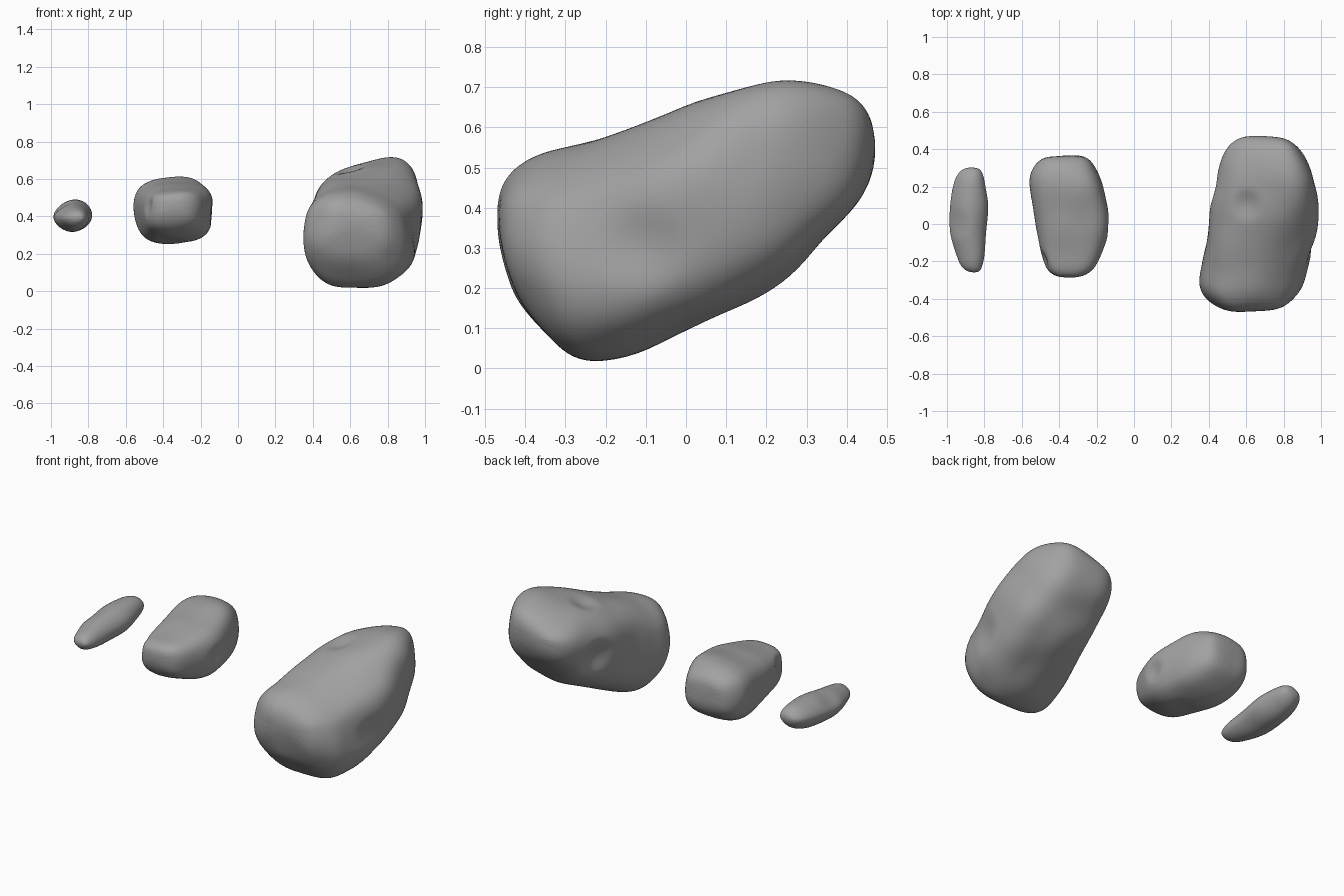
import bpy, bmesh
from math import cos, sin, pi
from mathutils import Vector, noise

cube = bpy.data.objects.get("Cube")
if cube:
    bpy.data.objects.remove(cube)

# One plain grey stone colour
stone = bpy.data.materials.new("stone grey")
stone.use_nodes = True
stone.diffuse_color = (0.36, 0.36, 0.36, 1)
bsdf = stone.node_tree.nodes["Principled BSDF"]
bsdf.inputs["Base Color"].default_value = stone.diffuse_color
bsdf.inputs["Roughness"].default_value = 0.8

SIDES = 16
SWELL = 1.02  # makes up for the rounding of the cage


def rounded(value, power):
    return (1 if value >= 0 else -1) * abs(value) ** power


def shoulder(tip, body):
    """Slice between a tip and the body that gives the end a rounded form."""
    return (tip[0] + (body[0] - tip[0]) * 0.3,
            *(t + (b - t) * 0.6 for t, b in zip(tip[1:], body[1:])))


def section(bm, y, left, right, bottom, top, tilt, power):
    """Rounded-box slice; a positive tilt slopes its top down towards -x."""
    ring = []
    for i in range(SIDES):
        angle = 2 * pi * i / SIDES
        u, v = rounded(cos(angle), power), rounded(sin(angle), power)
        if v > 0:
            v *= (1 - tilt * (1 - u) / 2) / (1 - 0.36 * max(tilt, 0))
        x = (left + right + u * SWELL * (right - left)) / 2
        z = (bottom + top + v * SWELL * (top - bottom)) / 2
        ring.append(bm.verts.new((x, y, z)))
    return ring


def make_rock(name, slices, tilt, twist, power, bump, hollows):
    # Loft the slices into a closed cage
    slices.insert(1, shoulder(slices[0], slices[1]))
    slices.insert(-1, shoulder(slices[-1], slices[-2]))
    bm = bmesh.new()
    rings = [section(bm, *s, tilt + twist * s[0], power) for s in slices]
    for a, b in zip(rings, rings[1:]):
        for i in range(SIDES):
            j = (i + 1) % SIDES
            bm.faces.new((a[i], a[j], b[j], b[i]))
    for ring in (rings[0], rings[-1]):
        bm.faces.new(ring)
    bmesh.ops.recalc_face_normals(bm, faces=bm.faces)
    mesh = bpy.data.meshes.new(name)
    bm.to_mesh(mesh)
    bm.free()
    rock = bpy.data.objects.new(name, mesh)
    bpy.context.collection.objects.link(rock)
    mesh.materials.append(stone)

    # Round the cage off
    bpy.ops.object.select_all(action="DESELECT")
    rock.select_set(True)
    bpy.context.view_layer.objects.active = rock
    rounding = rock.modifiers.new("rounding", "SUBSURF")
    rounding.levels = rounding.render_levels = 3
    bpy.ops.object.modifier_apply(modifier=rounding.name)

    # Press in the hollows and add soft lumps
    mesh = rock.data
    normals = [vertex.normal.copy() for vertex in mesh.vertices]
    for vertex, normal in zip(mesh.vertices, normals):
        point = vertex.co.copy()
        push = bump * noise.noise(point * 5)
        for centre, radius, depth in hollows:
            reach = (point - Vector(centre)).length / radius
            if reach < 1:
                push -= depth * (1 - reach * reach) ** 2
        vertex.co = point + normal * push
    mesh.update()
    bpy.ops.object.shade_smooth()


# Each slice: y, left, right, bottom, top
make_rock(
    "large_rock",
    [(-0.47, 0.53, 0.7, 0.32, 0.41),
     (-0.35, 0.35, 0.9, 0.08, 0.5),
     (-0.25, 0.35, 0.92, -0.02, 0.52),
     (0, 0.4, 1, 0.1, 0.66),
     (0.2, 0.44, 0.97, 0.18, 0.73),
     (0.35, 0.47, 0.93, 0.33, 0.71),
     (0.47, 0.6, 0.77, 0.52, 0.6)],
    tilt=0.1, twist=1.2, power=0.74, bump=0.016,
    hollows=[((0.44, 0.2, 0.4), 0.13, 0.04),
             ((0.93, -0.1, 0.3), 0.13, 0.02),
             ((0.6, 0.1, 0.66), 0.1, 0.02)])

make_rock(
    "medium_rock",
    [(-0.28, -0.4, -0.3, 0.42, 0.5),
     (-0.18, -0.5, -0.18, 0.3, 0.55),
     (0, -0.52, -0.12, 0.25, 0.58),
     (0.2, -0.56, -0.16, 0.26, 0.62),
     (0.28, -0.55, -0.2, 0.3, 0.6),
     (0.37, -0.45, -0.28, 0.41, 0.52)],
    tilt=0.1, twist=0, power=0.68, bump=0.012,
    hollows=[((-0.5, -0.2, 0.46), 0.08, 0.02),
             ((-0.14, 0, 0.42), 0.08, 0.02),
             ((-0.35, 0, 0.26), 0.12, 0.01)])

make_rock(
    "small_rock",
    [(-0.26, -0.88, -0.83, 0.38, 0.41),
     (-0.18, -0.95, -0.8, 0.33, 0.45),
     (0, -1, -0.78, 0.31, 0.48),
     (0.2, -0.97, -0.79, 0.34, 0.5),
     (0.3, -0.9, -0.83, 0.41, 0.45)],
    tilt=0.3, twist=0, power=1.1, bump=0.012,
    hollows=[((-0.95, 0, 0.47), 0.1, 0.01)])
